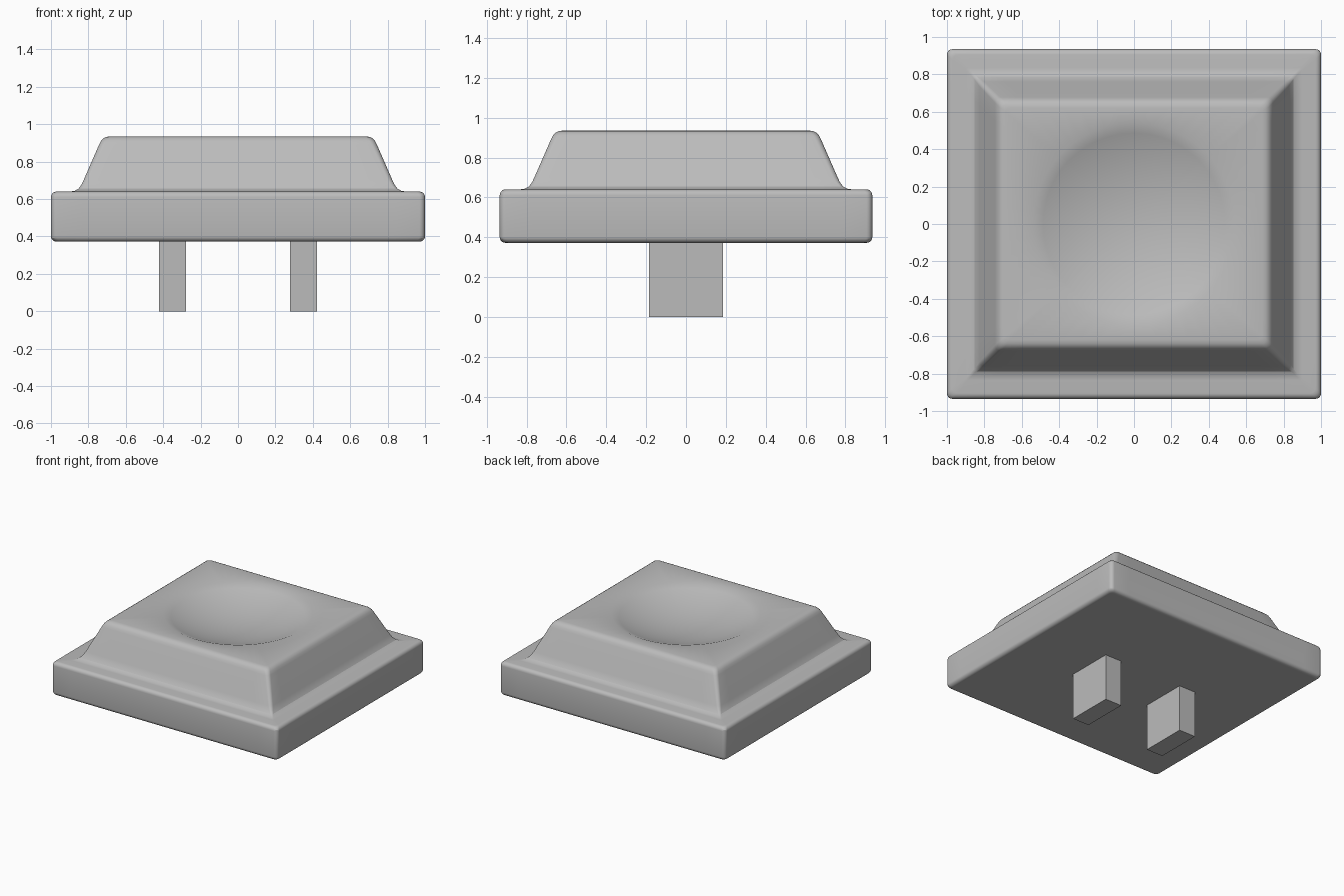
import bpy, bmesh, math

if "Cube" in bpy.data.objects:
    bpy.data.objects.remove(bpy.data.objects["Cube"], do_unlink=True)

grey = bpy.data.materials.new("grey plastic")
grey.use_nodes = True
grey.diffuse_color = (0.5, 0.5, 0.5, 1)
grey.node_tree.nodes["Principled BSDF"].inputs["Base Color"].default_value = grey.diffuse_color

INSET_Y = 0.065   # depth half-size is this much less than width half-size
ARC, SIDE = 5, 14  # steps per rounded corner and per straight side


def rounded_rect(hx, hy, r):
    """Counter-clockwise outline with rounded corners and divided sides."""
    corners = []
    for i, (sx, sy) in enumerate([(1, 1), (-1, 1), (-1, -1), (1, -1)]):
        arc = []
        for j in range(ARC + 1):
            a = math.pi / 2 * (i + j / ARC)
            arc.append((sx * (hx - r) + r * math.cos(a), sy * (hy - r) + r * math.sin(a)))
        corners.append(arc)
    pts = []
    for i, arc in enumerate(corners):
        pts += arc
        (ax, ay), (bx, by) = arc[-1], corners[(i + 1) % 4][0]
        pts += [(ax + (bx - ax) * t / SIDE, ay + (by - ay) * t / SIDE) for t in range(1, SIDE)]
    return pts


def finish(bm, name, smooth):
    bmesh.ops.recalc_face_normals(bm, faces=bm.faces)
    mesh = bpy.data.meshes.new(name)
    bm.to_mesh(mesh)
    bm.free()
    mesh.materials.append(grey)
    obj = bpy.data.objects.new(name, mesh)
    bpy.context.collection.objects.link(obj)
    if smooth:
        bpy.ops.object.select_all(action="DESELECT")
        obj.select_set(True)
        bpy.context.view_layer.objects.active = obj
        bpy.ops.object.shade_smooth_by_angle(angle=math.radians(22))
    return obj


# Cap: profile of (half width, height, corner radius) from underside to top
profile = [(0.965, 0.372, 0.02)]
for j in range(ARC + 1):
    a = math.pi / 2 * j / ARC
    profile.append((0.97 + 0.03 * math.sin(a), 0.402 - 0.03 * math.cos(a), 0.03))
for j in range(ARC + 1):
    a = math.pi / 2 * j / ARC
    profile.append((0.97 + 0.03 * math.cos(a), 0.61 + 0.03 * math.sin(a), 0.03))
profile += [(0.90, 0.64, 0.01), (0.875, 0.643, 0.01), (0.853, 0.655, 0.015),
            (0.838, 0.675, 0.02), (0.826, 0.70, 0.025),
            (0.743, 0.89, 0.03), (0.733, 0.91, 0.03), (0.72, 0.924, 0.03),
            (0.705, 0.932, 0.025), (0.685, 0.935, 0.02)]

bm = bmesh.new()
rings = []
for half, z, r in profile:
    outline = rounded_rect(half, half - INSET_Y, r)
    rings.append([bm.verts.new((x, y, z)) for x, y in outline])

# Round spherical dish sunk into the top
DISH_R, DISH_DEPTH, TOP = 0.54, 0.11, 0.935
sphere_r = (DISH_R ** 2 + DISH_DEPTH ** 2) / (2 * DISH_DEPTH)
angles = [math.atan2(y, x) for x, y in outline]
for k in range(10, 0, -1):
    rad = DISH_R * k / 10
    z = TOP - DISH_DEPTH + sphere_r - math.sqrt(sphere_r ** 2 - rad ** 2)
    rings.append([bm.verts.new((rad * math.cos(a), rad * math.sin(a), z)) for a in angles])

for low, high in zip(rings, rings[1:]):
    for i in range(len(low)):
        j = (i + 1) % len(low)
        bm.faces.new((low[i], low[j], high[j], high[i]))
bm.faces.new(rings[0][::-1])
centre = bm.verts.new((0, 0, TOP - DISH_DEPTH))
for i, v in enumerate(rings[-1]):
    bm.faces.new((v, rings[-1][(i + 1) % len(angles)], centre))
finish(bm, "key_cap", True)

# Two flat mounting pegs under the cap
for side, name in ((1, "left_peg"), (-1, "right_peg")):
    bm = bmesh.new()
    bmesh.ops.create_cube(bm, size=1)
    for v in bm.verts:
        v.co = (side * 0.35 + v.co.x * 0.145, v.co.y * 0.37, (v.co.z + 0.5) * 0.375)
    finish(bm, name, False)
